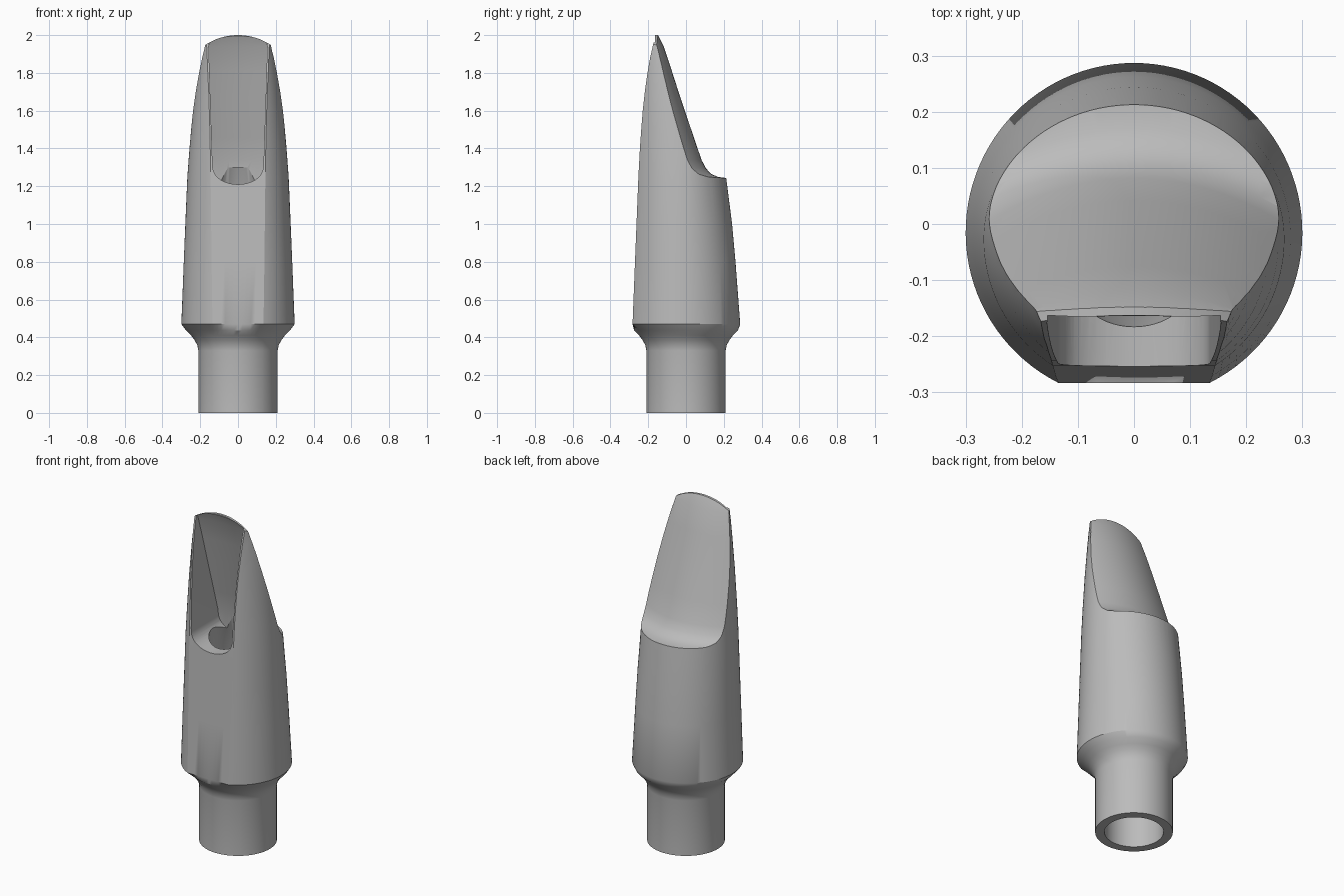
import bpy, bmesh
from math import sin, cos, asin, sqrt, pi

cube = bpy.data.objects.get("Cube")
if cube:
    bpy.data.objects.remove(cube, do_unlink=True)

grey = bpy.data.materials.new("satin grey")
grey.use_nodes = True
tone = (0.5, 0.5, 0.5, 1)
grey.diffuse_color = tone
grey.node_tree.nodes["Principled BSDF"].inputs["Base Color"].default_value = tone


def loft(name, rings):
    """Closed solid through equal-length rings of points."""
    bm = bmesh.new()
    loops = [[bm.verts.new(p) for p in ring] for ring in rings]
    n = len(loops[0])
    for a, b in zip(loops, loops[1:]):
        for i in range(n):
            j = (i + 1) % n
            bm.faces.new((a[i], a[j], b[j], b[i]))
    bm.faces.new(loops[0])
    bm.faces.new(loops[-1])
    bmesh.ops.recalc_face_normals(bm, faces=bm.faces)
    mesh = bpy.data.meshes.new(name)
    bm.to_mesh(mesh)
    bm.free()
    mesh.materials.append(grey)
    obj = bpy.data.objects.new(name, mesh)
    bpy.context.collection.objects.link(obj)
    return obj


def boolean(target, cutter, operation):
    mod = target.modifiers.new("cut", "BOOLEAN")
    mod.operation = operation
    mod.solver = "EXACT"
    mod.object = cutter
    bpy.context.view_layer.objects.active = target
    bpy.ops.object.modifier_apply(modifier=mod.name)
    bpy.data.objects.remove(cutter, do_unlink=True)


def circle(r, y, z, n=64):
    return [(r * cos(2 * pi * i / n), y + r * sin(2 * pi * i / n), z) for i in range(n)]


def body_ring(z, w, half_flat, front=None, back=None):
    """Round section, with a flat front when a front depth is given."""
    depth = sqrt(w * w - half_flat * half_flat)
    yc = front + depth if front else 0
    stretch = (back - yc) / w if back else 1
    a0 = asin(half_flat / w)
    pts = []
    for i in range(89):
        a = -pi / 2 + a0 + (2 * pi - 2 * a0) * i / 88
        s = sin(a)
        pts.append((w * cos(a), yc + w * s * (stretch if s > 0 else 1), z))
    for i in range(1, 12):
        x = half_flat * (i / 6 - 1)
        pts.append((x, front if front else -sqrt(w * w - x * x), z))
    return pts


# Shank, flared shoulder and tapering body
shank = [(0, .21), (.33, .21), (.36, .216), (.385, .23), (.41, .248), (.437, .275)]
upper = [(.47, .30, .135, -.283, .287), (.8, .287, .14, -.27, .262),
         (1.0, .279, .142, -.262, .244), (1.25, .268, .145, -.252, .212),
         (1.4, .257, .147, -.244, .21), (1.5, .248, .149, -.237, .2),
         (1.6, .239, .152, -.229, .2), (1.7, .228, .155, -.218, .2),
         (1.8, .214, .16, -.204, .2), (1.88, .2, .163, -.19, .2),
         (1.95, .183, .166, -.174, .2), (2.03, .172, .162, -.156, .2)]
body = loft("mouthpiece_body",
            [body_ring(z, r, .13) for z, r in shank] + [body_ring(*u) for u in upper])

# Rounded tip
arc = [(.314 * sin(t / 16), 1.686 + .314 * cos(t / 16)) for t in range(-16, 17)]
outline = [(-.4, 1.8), *arc, (.4, 1.8), (.4, -.1), (-.4, -.1)]
boolean(body, loft("tip_cutter", [[(x, y, z) for x, z in outline] for y in (-.5, .5)]), "INTERSECT")

# Crowned beak slope on the back, ending in a small ledge
beak = [(-.165, 2.03), (-.148, 2.0), (-.118, 1.94), (-.075, 1.81), (-.03, 1.67),
        (.042, 1.457), (.082, 1.34), (.105, 1.295), (.135, 1.264), (.17, 1.249),
        (.21, 1.244), (.6, 1.244), (.6, 2.2), (-.165, 2.2)]
slices = []
for i in range(-10, 11):
    x = i * .032
    shift = -.07 * (x / .25) ** 2
    slices.append([(x, y + shift, z) for y, z in beak])
boolean(body, loft("beak_cutter", slices), "DIFFERENCE")

# Window with a rounded foot, stopped at the sloping inner baffle
foot = [(-.135 * cos(pi * i / 24), 1.32 - .11 * sin(pi * i / 24) ** .8) for i in range(25)]
window_outline = [(-.155, 1.94), *foot, (.155, 1.94), (.145, 2.1), (-.145, 2.1)]
window = loft("window_cutter", [[(x, y, z) for x, z in window_outline] for y in (-.5, .3)])
baffle = [(-.5, 2.0), (-.166, 2.0), (-.14, 1.94), (-.105, 1.81), (-.07, 1.67),
          (-.015, 1.457), (.015, 1.34), (.03, 1.2), (.03, 1.1), (-.5, 1.1)]
hollow = loft("baffle_cutter", [[(x, y - 2 * x * x * .3, z) for y, z in baffle]
                                for x in [i * .025 for i in range(-8, 9)]])
boolean(window, hollow, "INTERSECT")
boolean(body, window, "DIFFERENCE")

# Bore from the shank up into the chamber
bore = [(-.1, .16, 0), (.9, .16, 0), (1.1, .145, -.03), (1.3, .11, -.08)]
boolean(body, loft("bore_cutter", [circle(r, y, z) for z, r, y in bore]), "DIFFERENCE")

bpy.ops.object.select_all(action="DESELECT")
body.select_set(True)
bpy.context.view_layer.objects.active = body
bpy.ops.object.shade_smooth_by_angle(angle=.5)
